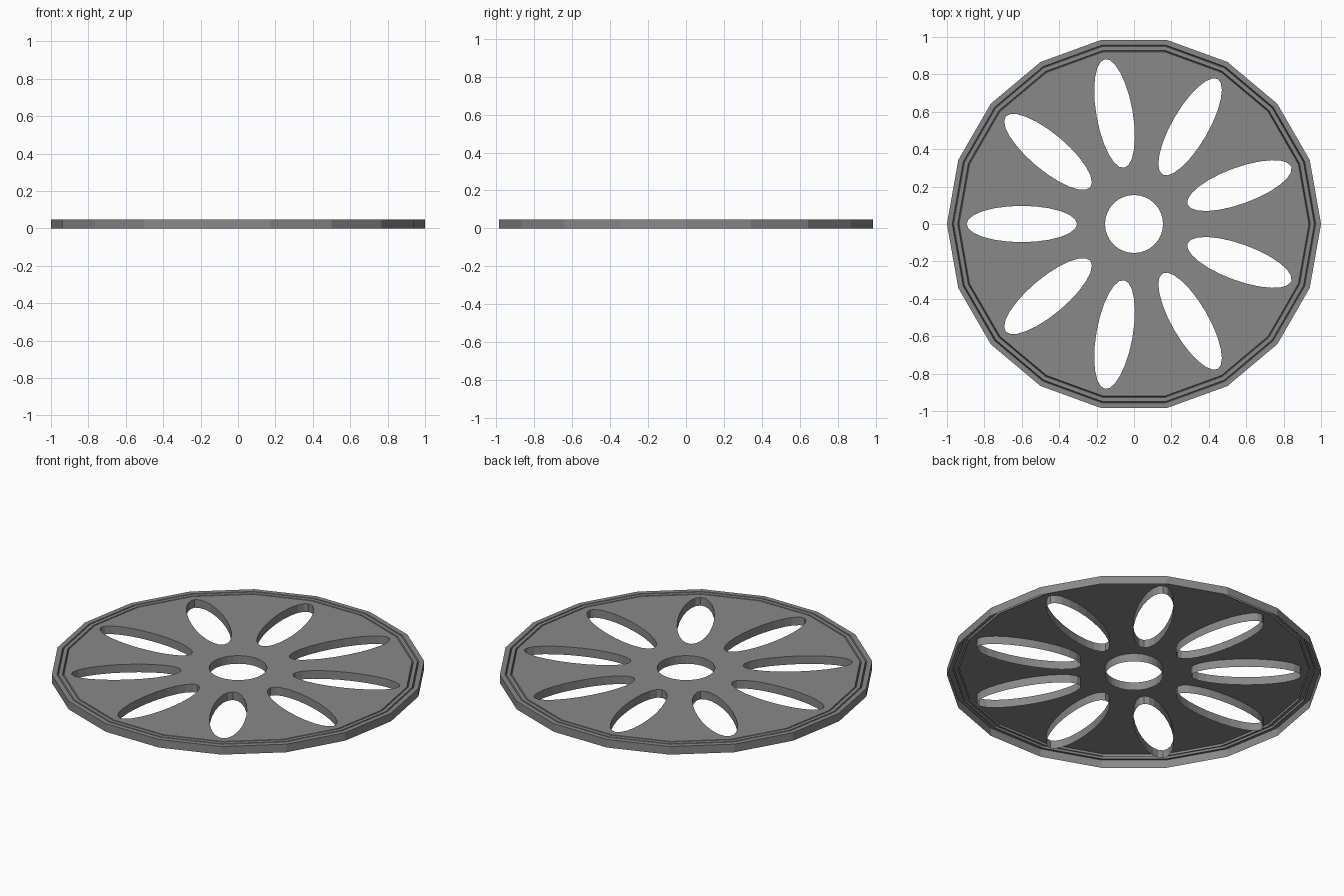
import bpy, bmesh
from math import cos, sin, pi, radians

cube = bpy.data.objects.get("Cube")
if cube:
    bpy.data.objects.remove(cube)

TOP = 0.048
SIDES = 18


def make_material(name, value):
    mat = bpy.data.materials.new(name)
    mat.use_nodes = True
    color = (value, value, value, 1)
    mat.diffuse_color = color
    mat.node_tree.nodes["Principled BSDF"].inputs["Base Color"].default_value = color
    return mat


def ellipse(bm, sides, rx, ry, z, dist=0, turn=0):
    """Closed ring of vertices, pushed out along x and turned about z."""
    ring = []
    for i in range(sides):
        a = 2 * pi * i / sides
        x, y = dist + rx * cos(a), ry * sin(a)
        ring.append(bm.verts.new((x * cos(turn) - y * sin(turn),
                                  x * sin(turn) + y * cos(turn), z)))
    return ring


def bridge(bm, lower, upper):
    n = len(lower)
    for i in range(n):
        j = (i + 1) % n
        bm.faces.new((lower[i], lower[j], upper[j], upper[i]))


def loop_edges(bm, ring):
    return [bm.edges.get((v, ring[i - 1])) for i, v in enumerate(ring)]


bm = bmesh.new()

# Outer wall and rim with two narrow grooves
groove = TOP - 0.012
profile = [(1, 0), (1, TOP),
           (0.972, TOP), (0.968, groove), (0.964, TOP),
           (0.943, TOP), (0.939, groove), (0.935, TOP)]
rings = [ellipse(bm, SIDES, r, r, z) for r, z in profile]
for a, b in zip(rings, rings[1:]):
    bridge(bm, a, b)
border = loop_edges(bm, rings[-1])

# Hub hole and nine petal holes, each with a wall down to the open underside
holes = [(32, 0.155, 0.155, 0, 0)]
holes += [(24, 0.295, 0.097, 0.6, radians(20 + 40 * k)) for k in range(9)]
for sides, rx, ry, dist, turn in holes:
    upper = ellipse(bm, sides, rx, ry, TOP, dist, turn)
    lower = ellipse(bm, sides, rx, ry, 0, dist, turn)
    bridge(bm, upper, lower)
    border += loop_edges(bm, upper)

# Flat panel between the rim and the holes
bmesh.ops.triangle_fill(bm, edges=border, use_beauty=True, normal=(0, 0, 1))
bmesh.ops.recalc_face_normals(bm, faces=bm.faces)
if sum(f.normal.z * f.calc_area() for f in bm.faces) < 0:
    bmesh.ops.reverse_faces(bm, faces=bm.faces)

mesh = bpy.data.meshes.new("vented_disc")
bm.to_mesh(mesh)
bm.free()
mesh.materials.append(make_material("grey", 0.25))
disc = bpy.data.objects.new("vented_disc", mesh)
bpy.context.collection.objects.link(disc)
